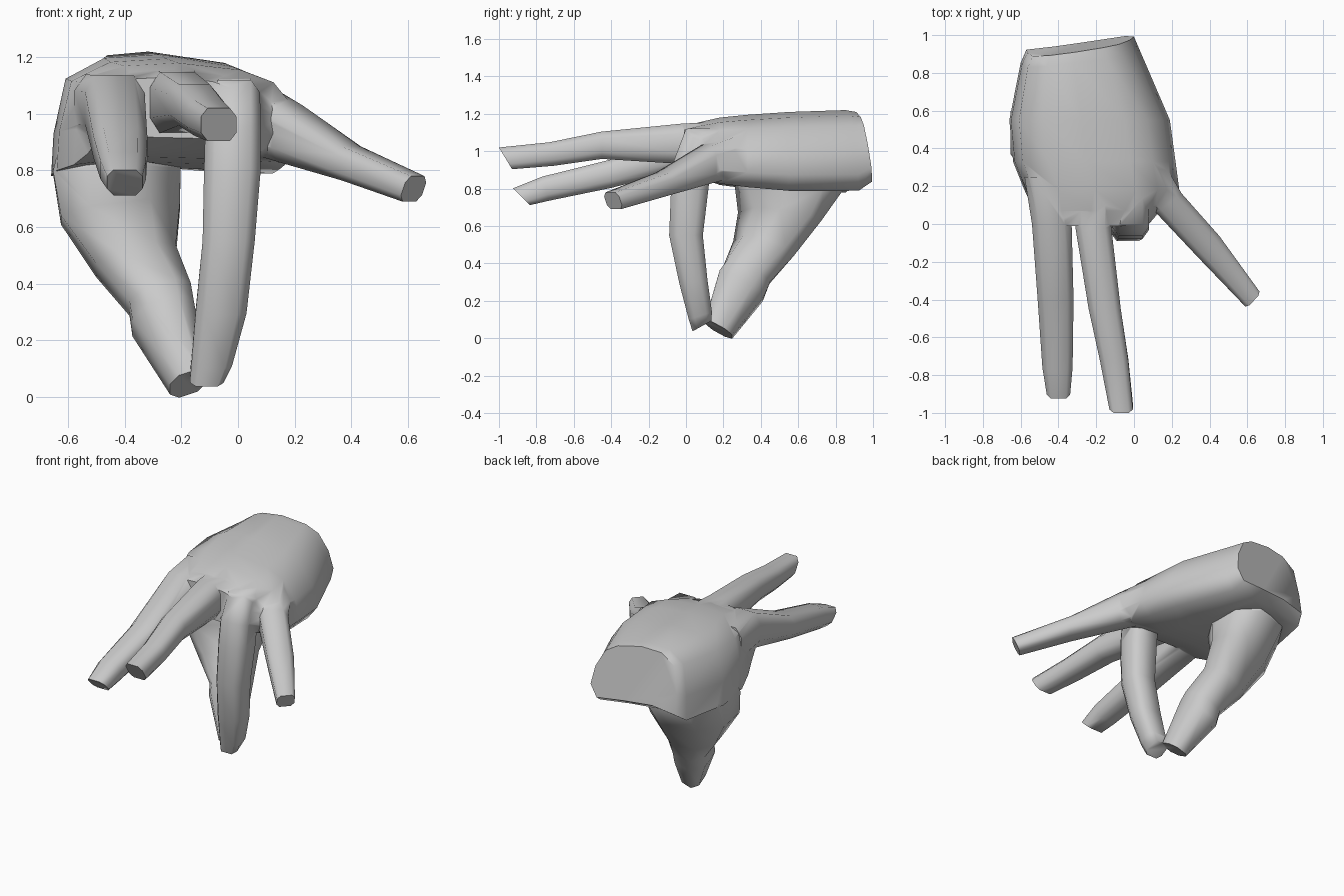
import bpy, bmesh
from mathutils import Vector

if "Cube" in bpy.data.objects:
    bpy.data.objects.remove(bpy.data.objects["Cube"])


def loft(name, rings):
    """Skin a list of equal-length point rings into a closed solid."""
    bm = bmesh.new()
    loops = [[bm.verts.new(p) for p in ring] for ring in rings]
    n = len(loops[0])
    for a, b in zip(loops, loops[1:]):
        for i in range(n):
            j = (i + 1) % n
            bm.faces.new((a[i], a[j], b[j], b[i]))
    bm.faces.new(loops[0])
    bm.faces.new(loops[-1])
    bmesh.ops.recalc_face_normals(bm, faces=bm.faces[:])
    mesh = bpy.data.meshes.new(name)
    bm.to_mesh(mesh)
    bm.free()
    obj = bpy.data.objects.new(name, mesh)
    bpy.context.collection.objects.link(obj)
    return obj


OCT = [(1, .5), (.64, 1), (-.64, 1), (-1, .5), (-1, -.5), (-.64, -1), (.64, -1), (1, -.5)]
ROUND = [(1, .45), (.5, 1), (-.5, 1), (-1, .45), (-1, -.45), (-.5, -1), (.5, -1), (1, -.45)]


def tube(name, sections, shape=OCT):
    """Eight-sided limb; each section is centre, half-width vector, half-depth vector."""
    return loft(name, [[Vector(c) + Vector(u) * a + Vector(v) * b for a, b in shape]
                       for c, u, v in sections])


# Palm: arched cross-section stretched between x and z limits along y
ARCH = [(.01, .35), (.06, .8), (.22, .97), (.45, 1), (.72, .93), (.86, .81), (.96, .53),
        (1, .22), (.92, .02), (.6, .06), (.28, .08), (0, 0)]


def palm_ring(y, x0, x1, z0, z1, tilt_x=0, tilt_z=0):
    ring = []
    for s, t in ARCH:
        x, z = x0 + s * (x1 - x0), z0 + t * (z1 - z0)
        ring.append((x, y + tilt_x * x + tilt_z * (z - .85), z))
    return ring


hand = loft("hand", [
    palm_ring(1.0, -.57, .0, .83, 1.21, .14, -.13),
    palm_ring(.92, -.60, .03, .78, 1.22, .12, -.08),
    palm_ring(.55, -.66, .19, .78, 1.21),
    palm_ring(.33, -.64, .22, .80, 1.195),
    palm_ring(.18, -.58, .24, .82, 1.18),
    palm_ring(.07, -.53, .14, .86, 1.155),
    palm_ring(-.01, -.50, .07, .90, 1.13),
])

parts = []

# Two straight forward fingers: y, x centre, z centre, half width, half height, tip slant
forward = {
    "index_finger": [(.25, -.46, 1.02, .12, .12, 0), (0, -.435, 1.02, .105, .115, 0),
                     (-.40, -.415, .88, .095, .076, 0), (-.75, -.405, .80, .08, .064, -.02),
                     (-.88, -.40, .757, .062, .045, -.045)],
    "middle_finger": [(.25, -.22, 1.05, .11, .11, 0), (-.02, -.215, 1.04, .095, .108, 0),
                      (-.45, -.155, 1.032, .085, .073, 0), (-.72, -.105, .985, .075, .063, -.01),
                      (-.965, -.068, .962, .062, .058, -.035)],
}
for name, secs in forward.items():
    parts.append(tube(name, [((x, y, z), (w, 0, 0), (0, s, h)) for y, x, z, w, h, s in secs]))

# Ring finger bending down at the knuckle: x, y, z, half width, half depth, slant
down = [(-.01, .28, 1.04, .085, 0, -.09), (-.012, .08, 1.03, .09, .08, -.09),
        (-.018, .035, .93, .098, .098, -.025),
        (-.02, .02, .80, .10, .10, 0), (-.033, .0, .55, .092, .09, 0),
        (-.06, .04, .30, .09, .075, .01), (-.093, .077, .12, .072, .062, .02),
        (-.11, .085, .065, .06, .05, .028)]
parts.append(tube("ring_finger", [((x, y, z), (w, 0, 0), (0, d, s)) for x, y, z, w, d, s in down]))

# Little finger splayed outward
parts.append(tube("little_finger", [
    ((.07, .25, .98), (.09, .07, 0), (0, 0, .11)),
    ((.185, .11, .93), (.067, .052, 0), (0, 0, .10)),
    ((.40, -.125, .825), (.053, .06, 0), (0, 0, .06)),
    ((.62, -.39, .735), (.037, .04, 0), (.015, -.015, .045)),
]))

# Thumb: broad base under the palm, tapering to the ring fingertip
# x, y, z, half width, half depth, tilt, diagonal skew
thumb = [(-.41, .56, .98, .20, .22, 0, .2), (-.428, .55, .80, .225, .255, .05, .3),
         (-.415, .50, .65, .21, .18, .2, .4), (-.36, .415, .48, .14, .135, .4, .4),
         (-.275, .325, .345, .108, .115, .5, .2), (-.265, .295, .28, .108, .12, .55, .1),
         (-.175, .175, .048, .065, .072, .55, 0)]
parts.append(tube("thumb", [((x, y, z), (w, k * w, .6 * t * w), (0, d, -t * d))
                            for x, y, z, w, d, t, k in thumb], ROUND))

# Fuse everything into one skin
for part in parts:
    mod = hand.modifiers.new("join_" + part.name, 'BOOLEAN')
    mod.operation, mod.solver, mod.object = 'UNION', 'EXACT', part
bpy.context.view_layer.update()
fused = bpy.data.meshes.new_from_object(hand.evaluated_get(bpy.context.evaluated_depsgraph_get()))
hand.modifiers.clear()
hand.data = fused
for part in parts:
    bpy.data.objects.remove(part)

bpy.ops.object.select_all(action='DESELECT')
hand.select_set(True)
bpy.context.view_layer.objects.active = hand
bpy.ops.object.shade_smooth_by_angle(angle=1.1)
